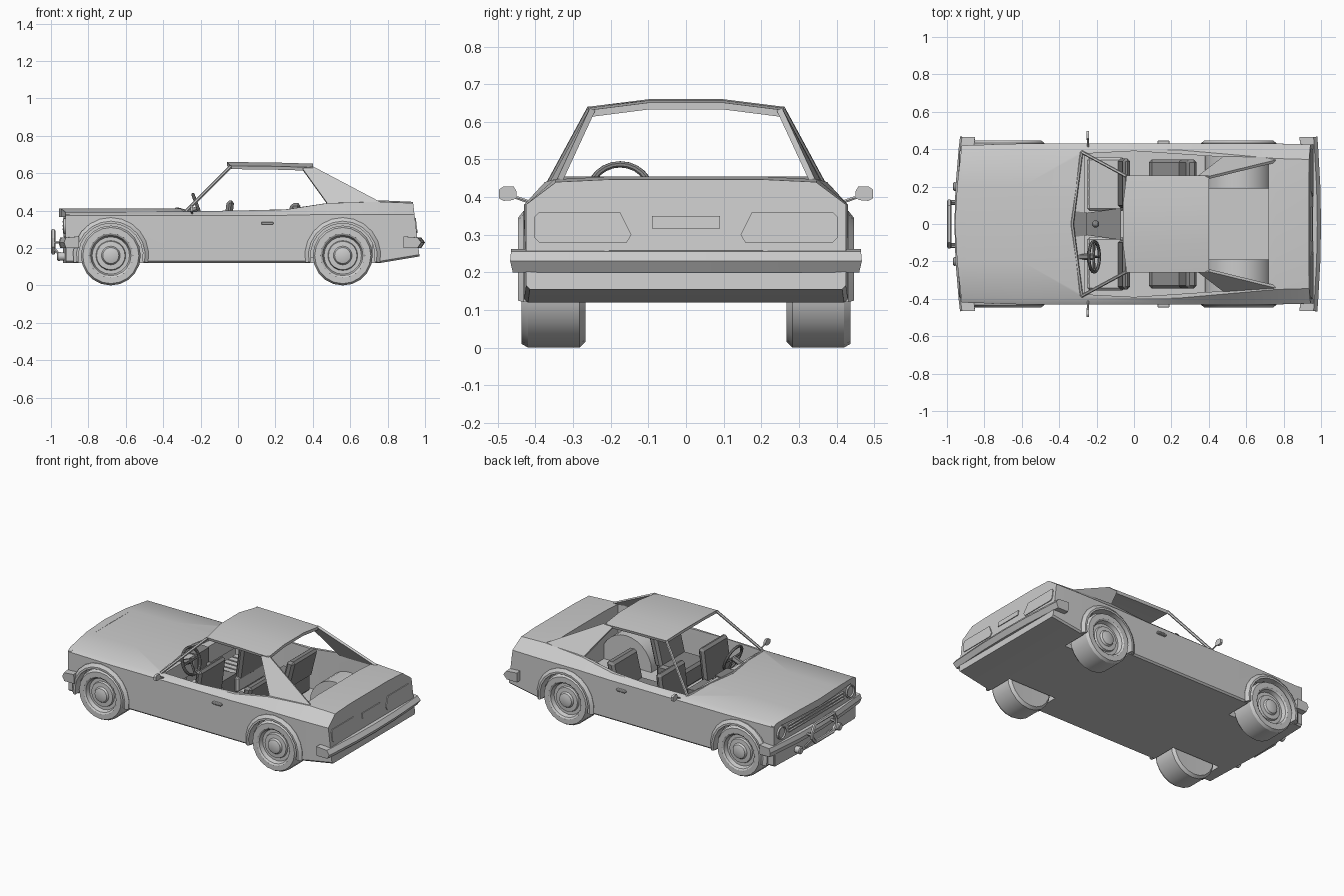
import bpy, bmesh, math
from math import cos, sin, radians, pi

if "Cube" in bpy.data.objects:
    bpy.data.objects.remove(bpy.data.objects["Cube"])


def material(name, v):
    m = bpy.data.materials.new(name)
    m.diffuse_color = (v, v, v, 1)
    m.use_nodes = True
    m.node_tree.nodes["Principled BSDF"].inputs["Base Color"].default_value = m.diffuse_color
    return m


grey, dark_grey = material("plain grey", .6), material("dark grey", .25)


def dark(ob):
    ob.data.materials.clear()
    ob.data.materials.append(dark_grey)


def loft(name, secs, closed=True, ring=False, caps=True):
    """Skin a list of equal-length point rows."""
    bm = bmesh.new()
    rows = [[bm.verts.new(p) for p in s] for s in secs]
    n, m = len(rows), len(rows[0])
    for i in range(n if ring else n - 1):
        a, b = rows[i], rows[(i + 1) % n]
        for j in range(m if closed else m - 1):
            k = (j + 1) % m
            bm.faces.new((a[j], a[k], b[k], b[j]))
    if closed and caps and not ring:
        bm.faces.new(rows[0])
        bm.faces.new(rows[-1])
    bmesh.ops.remove_doubles(bm, verts=bm.verts, dist=1e-5)
    bmesh.ops.recalc_face_normals(bm, faces=bm.faces)
    me = bpy.data.meshes.new(name)
    bm.to_mesh(me)
    bm.free()
    me.materials.append(grey)
    ob = bpy.data.objects.new(name, me)
    bpy.context.collection.objects.link(ob)
    return ob


def prism(name, plan, z0, z1):
    return loft(name, [[(x, y, z) for x, y in plan] for z in (z0, z1)])


def both(half):
    """Close a half outline by mirroring it in y."""
    return half + [(p[0], -p[1]) + tuple(p[2:]) for p in reversed(half)]


def box(name, x, y, z, tilt=0, bevel=0):
    """Box from (min, max) ranges, leaning back by tilt (x per z)."""
    ob = loft(name, [[(a + tilt * (h - z[0]), b, h) for a, b in
              ((x[0], y[0]), (x[1], y[0]), (x[1], y[1]), (x[0], y[1]))] for h in z])
    if bevel:
        m = ob.modifiers.new("bevel", 'BEVEL')
        m.width, m.segments = bevel, 1
    return ob


def lathe_y(name, prof, cx, cz, s, n=20, a0=0, a1=360, closed=False):
    """Spin an (r, y) profile about a sideways axis."""
    full = a1 - a0 == 360
    ang = [radians(a0 + (a1 - a0) * i / n - 90 * full) for i in range(n if full else n + 1)]
    return loft(name, [[(cx + r * cos(a), s * d, cz + r * sin(a)) for r, d in prof]
                       for a in ang], closed, full)


def lathe_x(name, prof, cy, cz, n=16):
    return loft(name, [[(d, cy + r * cos(2 * pi * i / n), cz + r * sin(2 * pi * i / n))
                        for r, d in prof] for i in range(n)], False, True)


def tube(name, pts, r, cyclic=False):
    cu = bpy.data.curves.new(name, 'CURVE')
    cu.dimensions, cu.bevel_depth, cu.bevel_resolution = '3D', r, 1
    cu.use_fill_caps = True
    sp = cu.splines.new('POLY')
    sp.points.add(len(pts) - 1)
    for p, q in zip(sp.points, pts):
        p.co = (*q, 1)
    sp.use_cyclic_u = cyclic
    cu.materials.append(grey)
    ob = bpy.data.objects.new(name, cu)
    bpy.context.collection.objects.link(ob)
    return ob


# Body shell: stations of x, half width, bottom, side top, shoulder y/z, crown z
stations = [(-.92, .42, .12, .375, .395, .393, .41), (-.6, .43, .12, .375, .395, .393, .412),
            (-.27, .43, .12, .375, .395, .395, .41), (.25, .43, .12, .375, .395, .405, .41),
            (.48, .43, .12, .38, .375, .44, .45), (.76, .43, .12, .38, .35, .447, .455),
            (.97, .425, .155, .38, .345, .44, .447)]


def rear_x(z):
    return .97 - .12 * (z - .16)


secs = []
for x, w, zb, zs, yt, zt, zc in stations:
    half = [(w - .01, zb), (w, zb + .01), (w, zs), (yt, zt), (.2, zc)]
    loop = half + [(-y, z) for y, z in reversed(half)]
    secs.append([(rear_x(z) if x > .9 else x, y, z) for y, z in loop])
body = loft("body_shell", secs)

# Cut the open cabin and the wheel wells
AXLES, R = (-.68, .56), .16
cutters = [prism("cabin_cutter", both([(-.33, .001), (-.28, .375), (0, .39), (.45, .36), (.72, .335)]), .15, .8)]
for x in AXLES:
    for s in (1, -1):
        cutters.append(lathe_y("well_cutter", [(0, .25), (.178, .25), (.178, .6), (0, .6)], x, R, s, 28))
for c in cutters:
    c.hide_render = True
    m = body.modifiers.new("cut", 'BOOLEAN')
    m.object, m.operation, m.solver = c, 'DIFFERENCE', 'EXACT'
    bpy.context.view_layer.objects.active = body
    bpy.ops.object.modifier_apply(modifier=m.name)
    bpy.data.objects.remove(c)

# Wheels, arch flares and inner wheel tubs
tyre = [(0, .27), (.145, .267), (.16, .283), (.16, .42), (.15, .437), (.118, .437), (.108, .43),
        (.1, .405), (.08, .405), (.076, .418), (.05, .42), (.043, .432), (.025, .438), (0, .438)]
flare = [(.172, .38), (.172, .447), (.184, .447), (.203, .432), (.203, .38)]
for x in AXLES:
    for s in (1, -1):
        lathe_y("wheel", tyre, x, R, s)
        lathe_y("arch_flare", flare, x, R, s, 12, -11, 191, True)
for s in (1, -1):
    lathe_y("wheel_tub", [(0, .19), (.181, .19), (.181, .41)], AXLES[1], R, s, 16, -10, 190)

# Roof sheet
outline = [(-.26, .637), (-.10, .657), (.10, .657), (.26, .637)]
under = [(y * .98, z - .018) for y, z in reversed(outline)]
loft("roof", [[(x - (.02 if abs(y) < .2 and x < 0 else 0), y, z + dz) for y, z in outline + under]
              for x, dz in ((-.04, .003), (.2, 0), (.40, -.006))])

# Roof pillars, windscreen frame, mirrors, door handles
for s in (1, -1):
    tube("windscreen_pillar", [(-.28, s * .385, .395), (-.04, s * .255, .635)], .009)
    q = [(.345, .26, .625), (.40, .255, .637), (.76, .343, .447), (.72, .366, .428), (.48, .364, .437)]
    loft("rear_pillar", [[(x, s * (y - d), z - d * .5) for x, y, z in q] for d in (0, .014)])
    tube("mirror_stalk", [(-.245, s * .40, .375), (-.245, s * .425, .39), (-.245, s * .46, .402)], .005)
    m = [(.45, .415), (.458, .428), (.485, .428), (.497, .42), (.497, .397), (.485, .39), (.46, .392), (.45, .4)]
    loft("mirror", [[(x, s * y, z) for y, z in m] for x in (-.255, -.24)])
    box("door_handle", (.125, .19), sorted((s * .425, s * .447)), (.325, .34), 0, .004)
tube("windscreen_base", [(-.28, -.385, .398), (-.33, 0, .411), (-.28, .385, .398)], .008)

# Bumpers
def bumper(name, prof, bow):
    loft(name, [[(x + bow * (1 - (y / .465) ** 2), y * k, z) for x, z, k in prof]
                for y in (-.465, -.41, -.2, 0, .2, .41, .465)])


bumper("rear_bumper", [(.885, .262, 1), (.96, .256, 1), (.98, .23, 1.005), (.96, .2, .99), (.885, .2, .99)], .02)
bumper("front_bumper", [(-.85, .262, 1), (-.92, .256, 1), (-.93, .23, 1.005), (-.92, .2, .99), (-.85, .2, .99)], -.03)

# Nose: hood lip, grille, headlights, valance
lip = [(.418, -.922, .38), (.395, -.924, .393), (.2, -.946, .41), (0, -.957, .412)]
lip += [(-y, x, z) for y, x, z in reversed(lip[:3])]
loft("hood_lip", [[(-.90, y, z), (x, y, z), (x, y, .366), (-.90, y, .366)] for y, x, z in lip])
prism("grille", both([(-.90, .418), (-.922, .418), (-.932, .03)]), .26, .368)
for z in (.30, .32, .34):
    box("grille_bar", (-.938, -.92), (-.28, .28), (z - .004, z + .004))
prism("front_valance", both([(-.89, .41), (-.922, .41), (-.935, .03)]), .12, .20)
for s in (1, -1):
    lathe_x("headlight", [(.042, -.91), (.042, -.934), (.035, -.936), (.032, -.928), (0, -.933)], s * .35, .318)
    lathe_x("fog_light", [(.02, -.92), (.024, -.962), (.018, -.967), (0, -.963)], s * .2, .155, 12)
    tube("guard_stay", [(-.985, s * .11, .2), (-.93, s * .11, .135)], .008)
    tube("guard_mount", [(-.985, s * .12, .23), (-.93, s * .12, .23)], .008)
# Raised guard in the middle of the front bumper
ring = both([(-.988, .095, .292), (-.988, .12, .25), (-.988, .12, .21), (-.988, .09, .175)])
tube("front_guard", ring, .012, True)

# Tail lights and rear plate
def rear_plate(name, pts):
    loft(name, [[(rear_x(z) + d, y, z) for y, z in pts] for d in (-.004, .005)])


light = [(.157, .28), (.39, .28), (.402, .292), (.402, .348), (.39, .36), (.175, .36), (.145, .30)]
for s in (1, -1):
    rear_plate("tail_light", [(s * y, z) for y, z in light])
rear_plate("number_plate", [(-.09, .317), (.09, .317), (.09, .35), (-.09, .35)])

# Interior: dashboard, console, gear lever, seats
prism("dashboard", both([(-.335, .02), (-.29, .37), (-.265, .37), (-.265, .02)]), .28, .392)
dark(prism("console", both([(-.33, .07), (-.25, .06), (-.07, .085)]), .15, .27))
dark(prism("console_top", both([(-.335, .02), (-.325, .07), (-.25, .06)]), .27, .398))
dark(tube("gear_lever", [(-.2, 0, .26), (-.205, 0, .31)], .006))
bpy.ops.mesh.primitive_uv_sphere_add(segments=10, ring_count=6, radius=.02, location=(-.205, 0, .32))
bpy.context.object.name = "gear_knob"
dark(bpy.context.object)
for s in (1, -1):
    y = sorted((s * .07, s * .355))
    box("front_seat_cushion", (-.25, -.05), y, (.15, .25), 0, .012)
    for i in range(5):
        c = s * (.12 + i * .046)
        box("seat_rib", (-.24, -.09), (c - .018, c + .018), (.245, .257))
    dark(box("front_seat_back", (-.09, -.05), sorted((s * .085, s * .35)), (.22, .455), .13, .015))
    y = sorted((s * .09, s * .345))
    dark(box("rear_seat_cushion", (.08, .28), y, (.15, .27), 0, .015))
    dark(box("rear_seat_back", (.235, .29), y, (.25, .44), .25, .015))

# Steering wheel on its column
bpy.ops.mesh.primitive_torus_add(major_segments=24, minor_segments=8, major_radius=.082, minor_radius=.009,
                                 location=(-.213, -.175, .41), rotation=(0, radians(70), 0))
bpy.context.object.name = "steering_wheel"
dark(bpy.context.object)
dark(tube("steering_column", [(-.213, -.175, .41), (-.30, -.175, .375)], .018))
for a in (0, 180, 270):
    dy, u = .08 * cos(radians(a)), .08 * sin(radians(a))
    dark(tube("steering_spoke", [(-.215, -.175, .41),
              (-.213 - u * cos(radians(70)), -.175 + dy, .41 + u * sin(radians(70)))], .007))

# Convert tubes to meshes and keep only the crisp edges sharp
bpy.ops.object.select_all(action='SELECT')
bpy.context.view_layer.objects.active = body
bpy.ops.object.convert(target='MESH')
bpy.ops.object.shade_smooth_by_angle(angle=radians(30))
